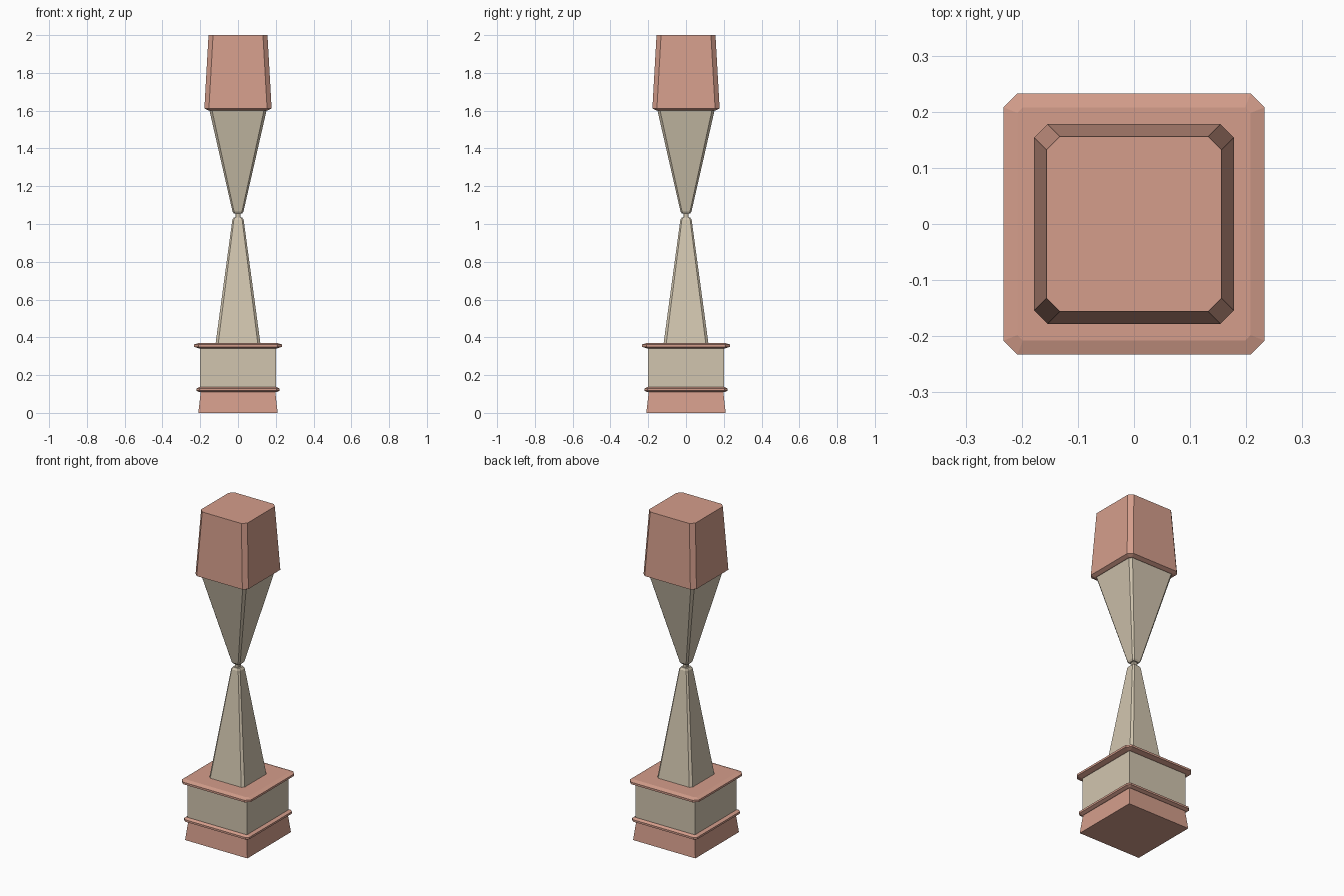
import bpy, bmesh

if "Cube" in bpy.data.objects:
    bpy.data.objects.remove(bpy.data.objects["Cube"])


def material(name, rgb):
    m = bpy.data.materials.new(name)
    m.diffuse_color = (*rgb, 1)
    m.use_nodes = True
    m.node_tree.nodes["Principled BSDF"].inputs["Base Color"].default_value = m.diffuse_color
    return m


PINK = material("pink_stone", (0.66, 0.34, 0.26))
CREAM = material("cream_stone", (0.64, 0.56, 0.43))


def square_loft(name, rings, mat):
    """Stack square rings of (z, half width, corner chamfer) into a closed solid."""
    bm = bmesh.new()
    loops = []
    for z, h, c in rings:
        if c:
            k = h - c
            pts = [(h, -k), (h, k), (k, h), (-k, h), (-h, k), (-h, -k), (-k, -h), (k, -h)]
        else:
            pts = [(h, -h), (h, h), (-h, h), (-h, -h)]
        loops.append([bm.verts.new((x, y, z)) for x, y in pts])
    n = len(loops[0])
    for a, b in zip(loops, loops[1:]):
        for i in range(n):
            j = (i + 1) % n
            bm.faces.new((a[i], a[j], b[j], b[i]))
    bm.faces.new(loops[0][::-1])
    bm.faces.new(loops[-1])
    mesh = bpy.data.meshes.new(name)
    bm.to_mesh(mesh)
    bm.free()
    mesh.materials.append(mat)
    obj = bpy.data.objects.new(name, mesh)
    bpy.context.collection.objects.link(obj)
    return obj


def moulding(name, z0, z1, h, c):
    """Thin slab with bevelled top and bottom edges."""
    e = (z1 - z0) * 0.28
    square_loft(name, [(z0, h - c, c * 0.4), (z0 + e, h, c),
                       (z1 - e, h, c), (z1, h - c, c * 0.4)], PINK)


# Plinth with its two mouldings
square_loft("plinth_foot", [(0, 0.21, 0), (0.115, 0.197, 0)], PINK)
moulding("lower_moulding", 0.11, 0.137, 0.22, 0.016)
square_loft("plinth_block", [(0.13, 0.2, 0), (0.35, 0.2, 0)], CREAM)
moulding("upper_moulding", 0.342, 0.37, 0.233, 0.025)

# Two tapering shafts meeting at a narrow neck
square_loft("lower_shaft", [(0.365, 0.119, 0.014), (1.022, 0.03, 0.008),
                            (1.034, 0.022, 0.006)], CREAM)
square_loft("neck", [(1.03, 0.014, 0.004), (1.06, 0.014, 0.004)], CREAM)
square_loft("upper_shaft", [(1.056, 0.022, 0.006), (1.066, 0.029, 0.008),
                            (1.605, 0.152, 0.014)], CREAM)

# Heavy tapered cap
square_loft("cap", [(1.602, 0.158, 0.012), (1.612, 0.178, 0.024),
                    (2.0, 0.156, 0.024)], PINK)
